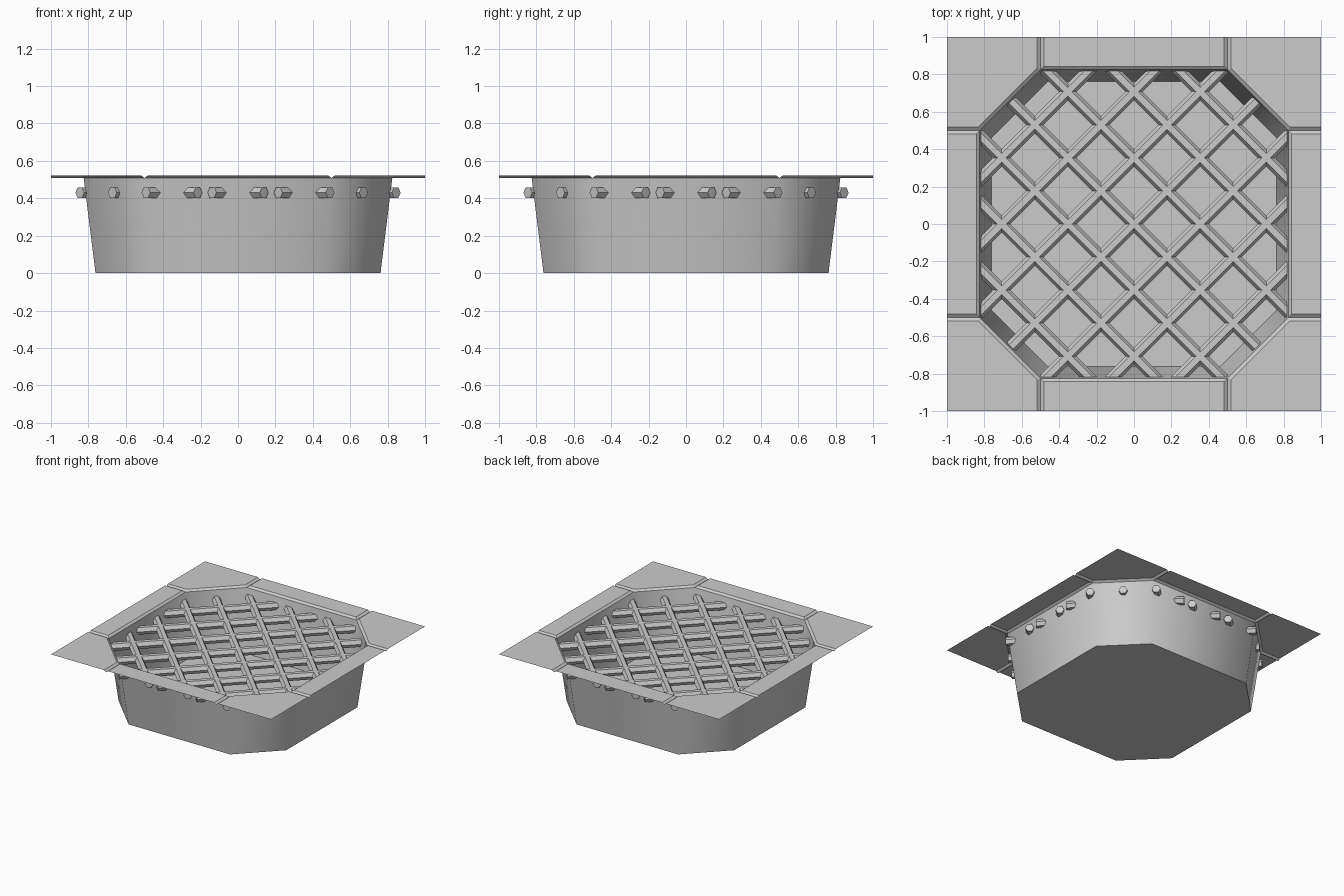
import bpy, bmesh, math
from mathutils import Matrix

if "Cube" in bpy.data.objects:
    bpy.data.objects.remove(bpy.data.objects["Cube"])

A, B = 0.825, 0.5            # octagon: half width, half length of straight side
Z_LOW, Z_TOP = 0.508, 0.522  # groove bottom, plate surface
O = 0.018                    # bevel width of tile edges


def finish(bm, name, smooth_angle=None):
    bmesh.ops.remove_doubles(bm, verts=bm.verts, dist=1e-5)
    me = bpy.data.meshes.new(name)
    bm.to_mesh(me)
    bm.free()
    ob = bpy.data.objects.new(name, me)
    bpy.context.collection.objects.link(ob)
    if smooth_angle:
        bpy.ops.object.select_all(action='DESELECT')
        bpy.context.view_layer.objects.active = ob
        ob.select_set(True)
        bpy.ops.object.shade_smooth_by_angle(angle=smooth_angle)
    return ob


def octagon(bm, s, z):
    pts = [(A, -B), (A, B), (B, A), (-B, A), (-A, B), (-A, -B), (-B, -A), (B, -A)]
    return [bm.verts.new((x * s, y * s, z)) for x, y in pts]


# tapered octagonal basin, closed at the bottom
bm = bmesh.new()
low, high = octagon(bm, 0.762 / A, 0), octagon(bm, 1, Z_LOW)
for i in range(8):
    j = (i + 1) % 8
    bm.faces.new((low[i], low[j], high[j], high[i]))
bm.faces.new(low[::-1])
finish(bm, "basin", math.radians(60))


def tile(bm, low_path, high_path, extra, turn):
    """Flat tile whose inner edges slope down into the grooves."""
    rot = Matrix.Rotation(turn * math.pi / 2, 4, 'Z')
    lo = [bm.verts.new(rot @ Matrix.Translation((x, y, Z_LOW)).translation) for x, y in low_path]
    hi = [bm.verts.new(rot @ Matrix.Translation((x, y, Z_TOP)).translation) for x, y in high_path]
    ex = [bm.verts.new(rot @ Matrix.Translation((x, y, Z_TOP)).translation) for x, y in extra]
    for k in range(len(lo) - 1):
        bm.faces.new((lo[k], hi[k], hi[k + 1], lo[k + 1]))
    bm.faces.new(hi + ex)


# surrounding plate: four side tiles and four corner tiles
bm = bmesh.new()
D = A + O * (math.sqrt(2) - 1)
for turn in range(4):
    tile(bm, [(1, -B), (A, -B), (A, B), (1, B)],
         [(1, -B + O), (A + O, -B + O), (A + O, B - O), (1, B - O)], [], turn)
    tile(bm, [(1, B), (A, B), (B, A), (B, 1)],
         [(1, B + O), (D, B + O), (B + O, D), (B + O, 1)], [(1, 1)], turn)
bmesh.ops.remove_doubles(bm, verts=bm.verts, dist=1e-5)
bmesh.ops.recalc_face_normals(bm, faces=bm.faces)
if sum(f.normal.z for f in bm.faces) < 0:
    bmesh.ops.reverse_faces(bm, faces=bm.faces)
finish(bm, "rim_plate")

# diagonal grate of hexagonal bars poking through the walls
for side, angle in (("left", math.pi / 4), ("right", -math.pi / 4)):
    bm = bmesh.new()
    for k in range(-3, 4):
        off = k * 0.25
        half = min(0.95, (2 * 0.846 - abs(off) * math.sqrt(2)) / math.sqrt(2))
        # hexagon lies flat side up, axis along the bar
        m = (Matrix.Translation((0, 0, 0.43)) @ Matrix.Rotation(angle, 4, 'Z')
             @ Matrix.Translation((0, off, 0)) @ Matrix.Rotation(math.pi / 2, 4, 'Y'))
        ring = [[bm.verts.new(m @ Matrix.Translation(
            (0.033 * math.sin(a * math.pi / 3), 0.033 * math.cos(a * math.pi / 3), h)).translation)
            for a in range(6)] for h in (-half, half)]
        for a in range(6):
            b = (a + 1) % 6
            bm.faces.new((ring[0][a], ring[0][b], ring[1][b], ring[1][a]))
        bm.faces.new(ring[0])
        bm.faces.new(ring[1])
    bmesh.ops.recalc_face_normals(bm, faces=bm.faces)
    finish(bm, "grate_bars_" + side)
